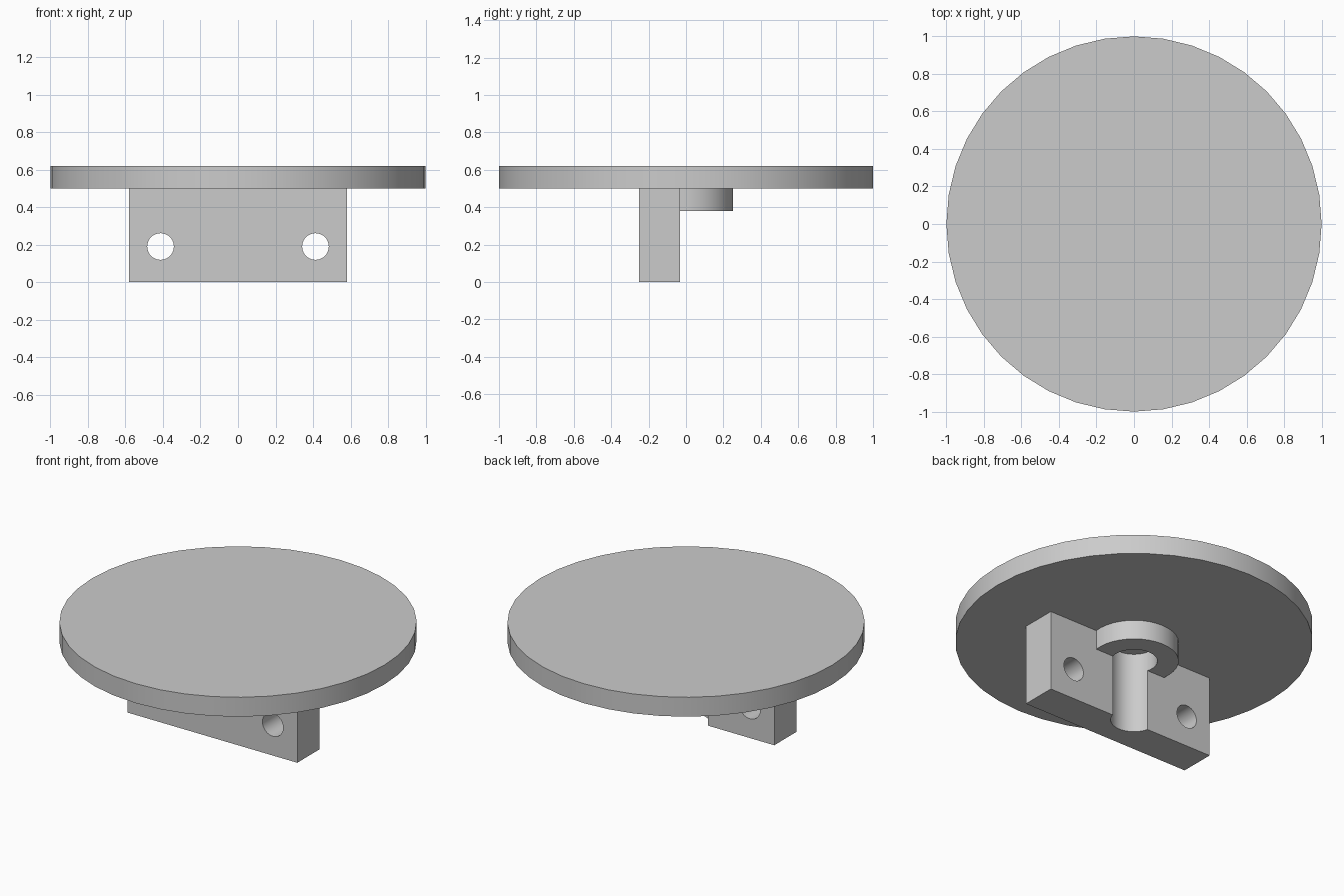
import bpy
import bmesh
from math import sin, cos, pi, asin, radians

cube = bpy.data.objects.get("Cube")
if cube:
    bpy.data.objects.remove(cube, do_unlink=True)

# Main dimensions
DISC_R, DISC_BOTTOM, DISC_TOP = 1.0, 0.5, 0.62
BLOCK_X, BLOCK_FRONT, BLOCK_BACK = 0.58, -0.25, -0.033
COLLAR_R, COLLAR_BOTTOM = 0.25, 0.38
BORE_R = 0.131
HOLE_X, HOLE_Z, HOLE_R = 0.413, 0.19, 0.071
SIDES = 40

grey = bpy.data.materials.new("plain grey")
grey.use_nodes = True
colour = (0.6, 0.6, 0.6, 1.0)
grey.diffuse_color = colour
grey.node_tree.nodes["Principled BSDF"].inputs["Base Color"].default_value = colour


def arc(radius, start, end, steps):
    """Points on a circle round the vertical axis."""
    angles = [start + (end - start) * i / steps for i in range(steps + 1)]
    return [(radius * cos(a), radius * sin(a)) for a in angles]


def extrude(name, outline, bottom, top):
    """Solid made by raising a flat outline from bottom to top."""
    bm = bmesh.new()
    base = bm.faces.new([bm.verts.new((x, y, bottom)) for x, y in outline])
    raised = bmesh.ops.extrude_face_region(bm, geom=[base], use_keep_orig=True)
    verts = [v for v in raised["geom"] if isinstance(v, bmesh.types.BMVert)]
    bmesh.ops.translate(bm, verts=verts, vec=(0, 0, top - bottom))
    bmesh.ops.recalc_face_normals(bm, faces=bm.faces)
    mesh = bpy.data.meshes.new(name)
    bm.to_mesh(mesh)
    bm.free()
    mesh.materials.append(grey)
    obj = bpy.data.objects.new(name, mesh)
    bpy.context.collection.objects.link(obj)
    return obj


def activate(obj):
    bpy.ops.object.select_all(action="DESELECT")
    obj.select_set(True)
    bpy.context.view_layer.objects.active = obj


# Round top plate
disc = extrude("round_plate", arc(DISC_R, 0, 2 * pi, SIDES)[:-1], DISC_BOTTOM, DISC_TOP)

# Mounting block with the bore's groove in its back face
bore_start = asin(BLOCK_BACK / BORE_R)
groove = arc(BORE_R, bore_start, -pi - bore_start, SIDES // 2)
outline = [(BLOCK_X, BLOCK_FRONT), (BLOCK_X, BLOCK_BACK), *groove,
           (-BLOCK_X, BLOCK_BACK), (-BLOCK_X, BLOCK_FRONT)]
block = extrude("mounting_block", outline, 0, DISC_BOTTOM)

# Collar behind the block, open round the bore
collar_start = asin(BLOCK_BACK / COLLAR_R)
outline = (arc(COLLAR_R, collar_start, pi - collar_start, SIDES // 2)
           + arc(BORE_R, pi - bore_start, bore_start, SIDES // 2))
collar = extrude("collar", outline, COLLAR_BOTTOM, DISC_BOTTOM)

# Two screw holes through the block
for side in (-1, 1):
    bpy.ops.mesh.primitive_cylinder_add(
        vertices=SIDES, radius=HOLE_R, depth=1, rotation=(pi / 2, 0, 0),
        location=(side * HOLE_X, BLOCK_FRONT, HOLE_Z))
    cutter = bpy.context.object
    cutter.name = "hole_cutter"
    cutter.hide_render = True
    cutter.data.materials.append(grey)
    cut = block.modifiers.new("screw_hole", "BOOLEAN")
    cut.operation = "DIFFERENCE"
    cut.solver = "EXACT"
    cut.object = cutter
    activate(block)
    bpy.ops.object.modifier_apply(modifier=cut.name)
    bpy.data.objects.remove(cutter, do_unlink=True)

# Smooth round walls, sharp edges
for part in (disc, block, collar):
    activate(part)
    bpy.ops.object.shade_smooth_by_angle(angle=radians(30))
